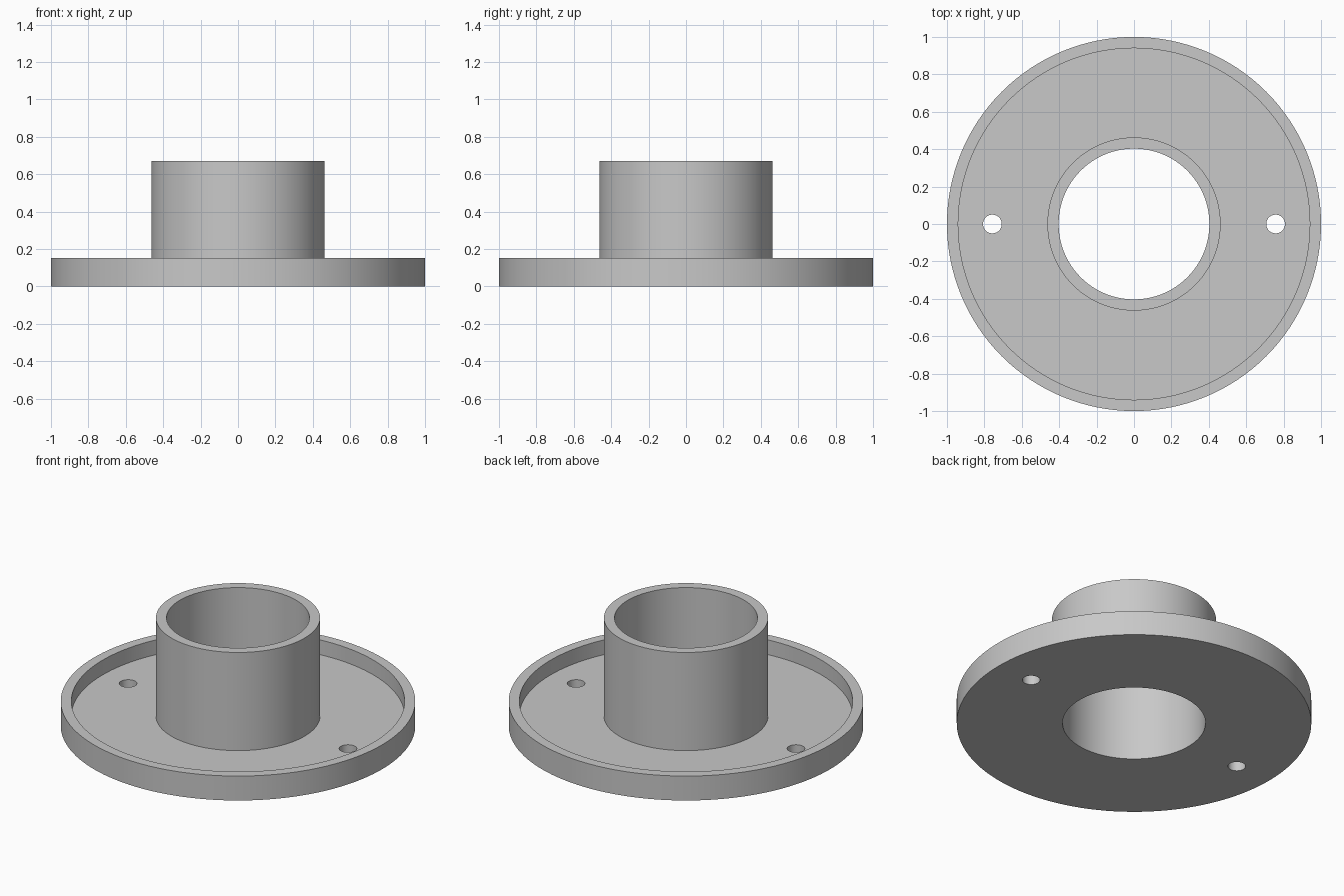
import bpy, bmesh, math
from mathutils import Matrix

cube = bpy.data.objects.get("Cube")
if cube:
    bpy.data.objects.remove(cube)

SEGMENTS = 128
OUTER, RIM_IN = 1.0, 0.94          # flange radii
TUBE_OUT, BORE = 0.463, 0.403      # collar radii
FLOOR, RIM_TOP, TUBE_TOP = 0.06, 0.152, 0.671
HOLE_X, HOLE_R = 0.757, 0.05

grey = bpy.data.materials.new("plain grey")
grey.use_nodes = True
COLOUR = (0.58, 0.58, 0.58, 1)
grey.diffuse_color = COLOUR
grey.node_tree.nodes["Principled BSDF"].inputs["Base Color"].default_value = COLOUR


def add_object(name, bm):
    bmesh.ops.recalc_face_normals(bm, faces=bm.faces)
    mesh = bpy.data.meshes.new(name)
    bm.to_mesh(mesh)
    bm.free()
    mesh.materials.append(grey)
    obj = bpy.data.objects.new(name, mesh)
    bpy.context.collection.objects.link(obj)
    return obj


# Flange with raised rim and central collar: one closed section spun around z
section = [(BORE, 0), (OUTER, 0), (OUTER, RIM_TOP), (RIM_IN, RIM_TOP),
           (RIM_IN, FLOOR), (TUBE_OUT, FLOOR), (TUBE_OUT, TUBE_TOP), (BORE, TUBE_TOP)]
bm = bmesh.new()
verts = [bm.verts.new((r, 0, z)) for r, z in section]
edges = [bm.edges.new((v, verts[i - 1])) for i, v in enumerate(verts)]
bmesh.ops.spin(bm, geom=verts + edges, cent=(0, 0, 0), axis=(0, 0, 1),
               angle=math.tau, steps=SEGMENTS, use_merge=True)
bmesh.ops.remove_doubles(bm, verts=bm.verts, dist=0.0001)
flange = add_object("flanged_collar", bm)

# Cutter for the two screw holes
bm = bmesh.new()
for side in (-1, 1):
    bmesh.ops.create_cone(bm, cap_ends=True, segments=48, radius1=HOLE_R, radius2=HOLE_R,
                          depth=0.4, matrix=Matrix.Translation((side * HOLE_X, 0, 0)))
cutter = add_object("screw_hole_cutter", bm)
cutter.hide_render = True
cutter.hide_set(True)

holes = flange.modifiers.new("screw holes", "BOOLEAN")
holes.operation = "DIFFERENCE"
holes.solver = "EXACT"
holes.object = cutter

# Apply the cut, drop the cutter, then smooth the round walls
bpy.context.view_layer.update()
cut_mesh = bpy.data.meshes.new_from_object(
    flange.evaluated_get(bpy.context.evaluated_depsgraph_get()))
flange.modifiers.clear()
flange.data = cut_mesh
bpy.data.objects.remove(cutter)

bpy.ops.object.select_all(action="DESELECT")
flange.select_set(True)
bpy.context.view_layer.objects.active = flange
bpy.ops.object.shade_smooth_by_angle(angle=math.radians(30))
